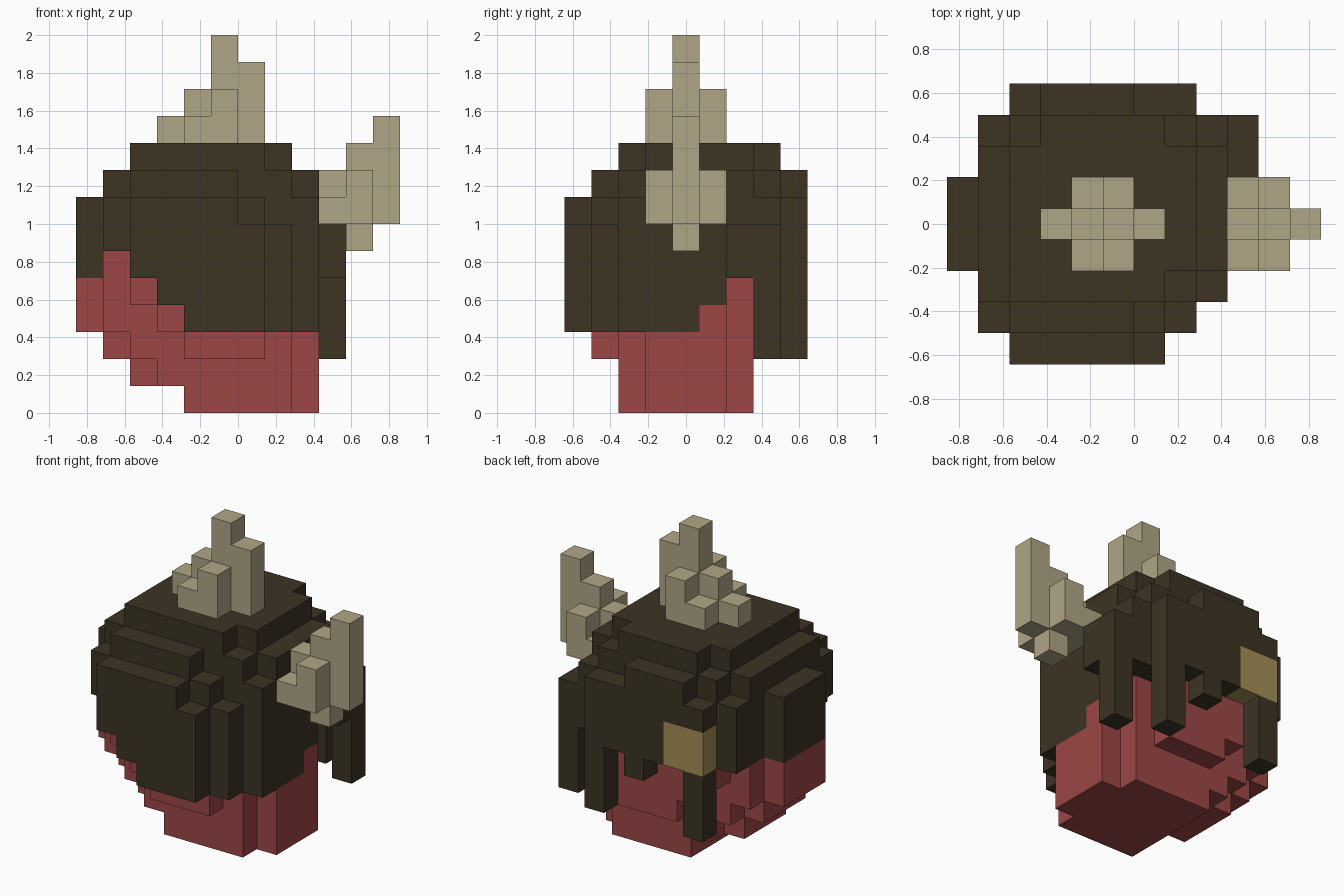
import bpy, bmesh
from mathutils import Vector

if "Cube" in bpy.data.objects:
    bpy.data.objects.remove(bpy.data.objects["Cube"], do_unlink=True)

U = 2 / 14  # size of one block


def material(name, rgb):
    lin = [((c / 255 + 0.055) / 1.055) ** 2.4 for c in rgb] + [1]
    m = bpy.data.materials.new(name)
    m.diffuse_color = lin
    m.use_nodes = True
    bsdf = m.node_tree.nodes["Principled BSDF"]
    bsdf.inputs["Base Color"].default_value = lin
    bsdf.inputs["Roughness"].default_value = 0.9
    return m


hair_mat = material("dark brown", (60, 51, 35))
skin_mat = material("dull red", (158, 70, 70))
horn_mat = material("bone", (176, 166, 134))
gold_mat = material("old gold", (163, 142, 84))

# Every filled block belongs to one part; later parts replace earlier ones
cells = {}


def fill(part, x0, x1, y0, y1, z0, z1):
    for x in range(x0, x1):
        for y in range(y0, y1):
            for z in range(z0, z1):
                cells[x, y, z] = part


def layers(part, z, slabs):
    for s in slabs:
        fill(part, *s, z, z + 1)


# Head: stepped rounded underside, one layer at a time
layers("head", 0, [(-2, 2, 2, 7), (2, 3, 3, 6)])
layers("head", 1, [(-3, 2, 2, 7), (-4, 3, 3, 6)])
layers("head", 2, [(-2, 1, 1, 8), (-4, 2, 2, 7), (-5, 3, 3, 6)])
layers("head", 3, [(-3, 1, 1, 8), (-5, 2, 2, 7), (-6, 3, 3, 6)])
layers("head", 4, [(-4, 1, 1, 8), (-5, 2, 2, 7), (-6, 3, 3, 6)])
layers("head", 5, [(-5, -4, 2, 3)])

# Hair: stepped cap, from the lower rim to the crown
layers("hair", 5, [(-4, 1, 0, 1), (-4, 2, 1, 2), (-4, 3, 2, 3),
                   (-6, 3, 3, 6), (-5, 4, 6, 8), (-4, 2, 8, 9)])
layers("hair", 6, [(-4, 1, 0, 1), (-5, 2, 1, 2), (-5, 3, 2, 3),
                   (-6, 3, 3, 6), (-5, 4, 6, 8), (-4, 2, 8, 9)])
layers("hair", 7, [(-4, 0, 0, 1), (-5, 1, 1, 2), (-5, 3, 2, 8),
                   (-6, 3, 3, 6), (-4, 2, 8, 9)])
layers("hair", 8, [(-4, 0, 1, 2), (-5, 2, 2, 3), (-5, 3, 3, 7),
                   (-4, 2, 7, 8), (-3, 0, 8, 9)])
layers("hair", 9, [(-4, 1, 2, 3), (-4, 2, 3, 7), (-3, 1, 7, 8)])

# Hair: fringe at the front and side
fill("hair", -3, 1, 0, 1, 4, 5)
fill("hair", -2, 1, 0, 1, 3, 4)
fill("hair", 1, 2, 1, 2, 3, 5)
fill("hair", 2, 3, 2, 5, 3, 5)
fill("hair", 2, 3, 5, 6, 4, 5)

# Hair: hanging locks at the back
for x, y, z in [(3, 7, 2), (1, 8, 2), (-1, 8, 4), (-4, 8, 2)]:
    fill("hair", x, x + 1, y, y + 1, z, 5)

# Clasp on the back lock
fill("hair_clasp", -4, -2, 8, 9, 5, 7)

# Top horn: tall middle row with lower rows on both sides
for x, top in [(-3, 11), (-2, 12), (-1, 14), (0, 13)]:
    fill("top_horn", x, x + 1, 4, 5, 10, top)
for y in (3, 5):
    fill("top_horn", -2, -1, y, y + 1, 10, 11)
    fill("top_horn", -1, 0, y, y + 1, 10, 12)

# Side horn: curves outward and up
for x, z0, z1 in [(3, 7, 9), (4, 6, 10), (5, 7, 11)]:
    fill("side_horn", x, x + 1, 4, 5, z0, z1)
for y in (3, 5):
    fill("side_horn", 3, 4, y, y + 1, 7, 8)
    fill("side_horn", 4, 5, y, y + 1, 7, 9)


def build(part, mat):
    """Skin the open sides of a part's blocks and merge flat areas."""
    bm = bmesh.new()
    for cell, owner in cells.items():
        if owner != part:
            continue
        for axis in range(3):
            for side in (0, 1):
                n = list(cell)
                n[axis] += 2 * side - 1
                if tuple(n) in cells:
                    continue
                a, b = (axis + 1) % 3, (axis + 2) % 3
                verts = []
                for da, db in ((0, 0), (1, 0), (1, 1), (0, 1)):
                    p = Vector(cell)
                    p[axis] += side
                    p[a] += da
                    p[b] += db
                    verts.append(bm.verts.new((p.x * U, (p.y - 4.5) * U, p.z * U)))
                bm.faces.new(verts if side else verts[::-1])
    bmesh.ops.remove_doubles(bm, verts=bm.verts[:], dist=0.001)
    bmesh.ops.dissolve_limit(bm, angle_limit=0.01, verts=bm.verts[:], edges=bm.edges[:])
    mesh = bpy.data.meshes.new(part)
    bm.to_mesh(mesh)
    bm.free()
    mesh.materials.append(mat)
    bpy.context.collection.objects.link(bpy.data.objects.new(part, mesh))


for part, mat in [("head", skin_mat), ("hair", hair_mat), ("hair_clasp", gold_mat),
                  ("top_horn", horn_mat), ("side_horn", horn_mat)]:
    build(part, mat)
